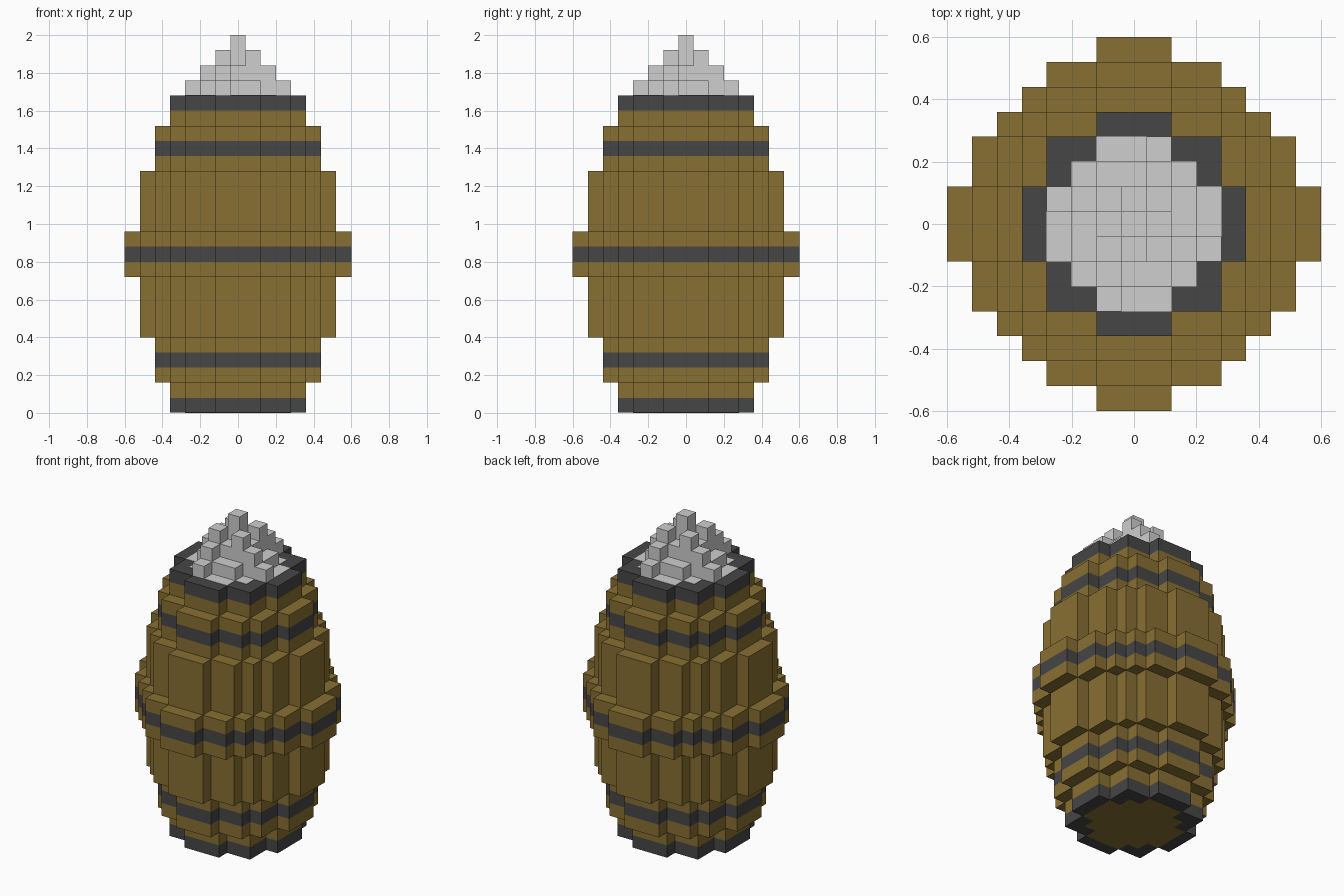
import bpy
import bmesh
from mathutils import Matrix

cube = bpy.data.objects.get("Cube")
if cube:
    bpy.data.objects.remove(cube, do_unlink=True)

U = 0.08  # edge length of one block

# Half widths in blocks of each stepped disc, row by row away from the centre
DISC = {
    3: [3, 3, 2, 1],
    4: [4, 4, 3, 3, 1],
    5: [5, 5, 4, 4, 3, 1],
    6: [6, 6, 5, 5, 4, 3, 1],
    7: [7, 7, 6, 6, 5, 4, 3, 1],
}


def material(name, rgb):
    m = bpy.data.materials.new(name)
    m.use_nodes = True
    m.diffuse_color = (*rgb, 1)
    m.node_tree.nodes["Principled BSDF"].inputs["Base Color"].default_value = (*rgb, 1)
    return m


wood = material("brown_wood", (0.25, 0.16, 0.033))
iron = material("dark_iron", (0.061, 0.061, 0.061))
powder = material("pale_grey", (0.62, 0.62, 0.62))


def outline(radius):
    """Stepped circle as a counter-clockwise list of corners."""
    w = DISC[radius]
    quarter = []
    for j in range(len(w) - 1):
        if w[j + 1] < w[j]:
            quarter += [(w[j] + .5, j + .5), (w[j + 1] + .5, j + .5)]
    quarter.append((w[-1] + .5, len(w) - .5))
    pts = []
    for _ in range(4):
        pts += quarter
        quarter = [(-y, x) for x, y in quarter]
    return [(x * U, y * U) for x, y in pts]


def finish(name, bm, mat):
    bmesh.ops.recalc_face_normals(bm, faces=bm.faces)
    me = bpy.data.meshes.new(name)
    bm.to_mesh(me)
    bm.free()
    me.materials.append(mat)
    ob = bpy.data.objects.new(name, me)
    bpy.context.collection.objects.link(ob)


def prism(name, radius, z0, z1, mat):
    """Stepped disc between two heights given in blocks."""
    bm = bmesh.new()
    low, high = [[bm.verts.new((x, y, z * U)) for x, y in outline(radius)]
                 for z in (z0, z1)]
    bm.faces.new(low[::-1])
    bm.faces.new(high)
    for i in range(len(low)):
        bm.faces.new((low[i - 1], low[i], high[i], high[i - 1]))
    finish(name, bm, mat)


# Barrel from the ground up: staves, hoops and the thin plates inside both rims
P = 0.03  # plate thickness in blocks
LAYERS = [
    ("bottom_board", 3, 0, P, wood),
    ("bottom_rim", 4, P, 1, iron),
    ("lower_end_staves", 4, 1, 2, wood),
    ("lower_staves_a", 5, 2, 3, wood),
    ("lower_hoop", 5, 3, 4, iron),
    ("lower_staves_b", 5, 4, 5, wood),
    ("lower_belly_staves", 6, 5, 9, wood),
    ("middle_staves_a", 7, 9, 10, wood),
    ("middle_hoop", 7, 10, 11, iron),
    ("middle_staves_b", 7, 11, 12, wood),
    ("upper_belly_staves", 6, 12, 16, wood),
    ("upper_staves_a", 5, 16, 17, wood),
    ("upper_hoop", 5, 17, 18, iron),
    ("upper_staves_b", 5, 18, 19, wood),
    ("upper_end_staves", 4, 19, 20, wood),
    ("top_rim", 4, 20, 21, iron),
    ("filling", 3, 21, 21 + P, powder),
]
for layer in LAYERS:
    prism(*layer)

# Heap of blocky columns: one quarter of the heights, turned four times
QUARTER = {(1, 0): 2, (2, 0): 1, (1, -1): 3, (2, -1): 2, (3, -1): 1, (2, 1): 1}
heap = {(0, 0): 4}
for (i, j), h in QUARTER.items():
    for _ in range(4):
        heap[i, j] = h
        i, j = -j, i
bm = bmesh.new()
for (i, j), h in heap.items():
    mat = (Matrix.Translation((i * U, j * U, (21 + h / 2) * U))
           @ Matrix.Diagonal((U, U, h * U, 1)))
    bmesh.ops.create_cube(bm, size=1, matrix=mat)
finish("heap", bm, powder)
